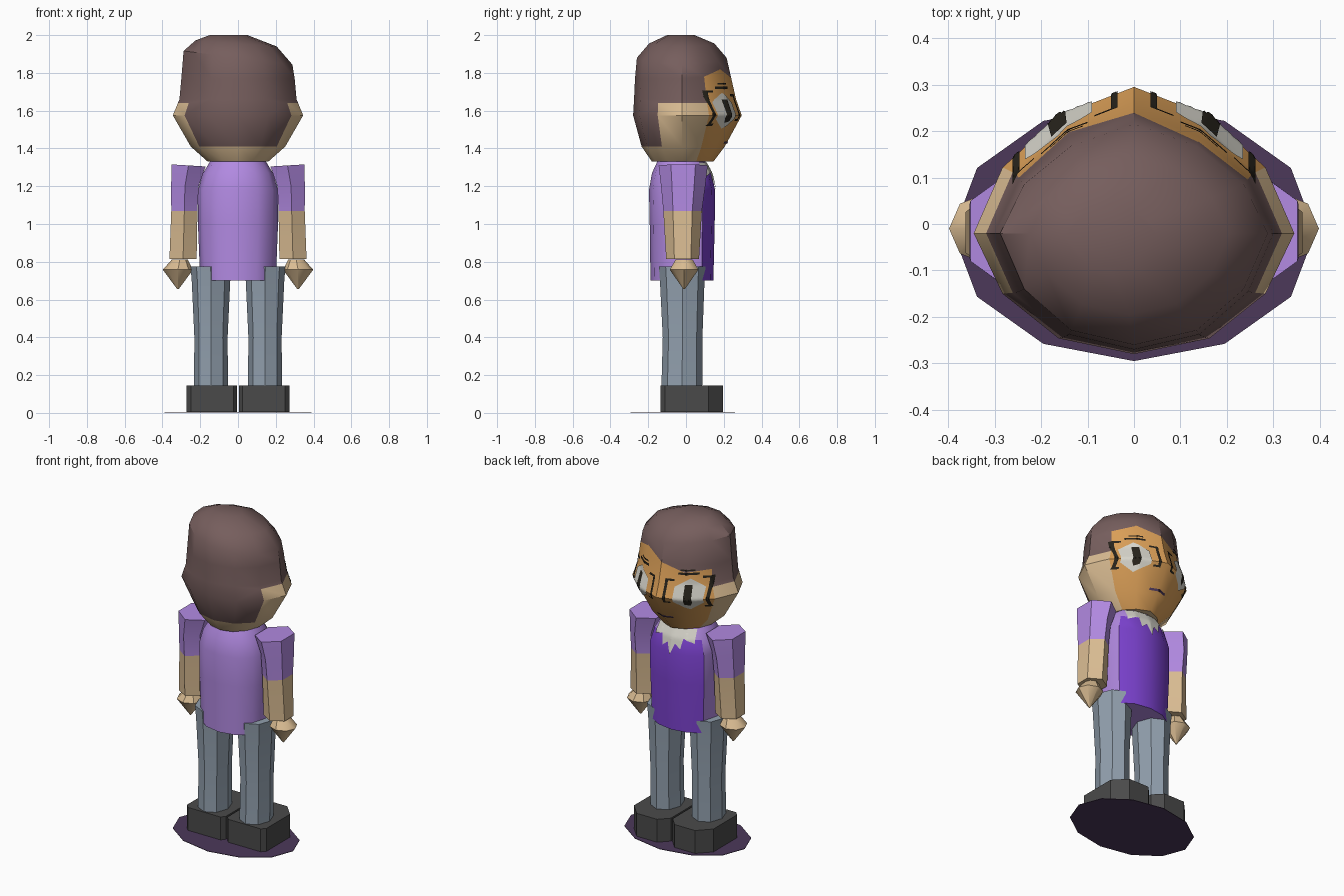
import bpy, bmesh, math
from mathutils import Vector
from mathutils.bvhtree import BVHTree

if "Cube" in bpy.data.objects:
    bpy.data.objects.remove(bpy.data.objects["Cube"])


def srgb(c):
    c /= 255
    return c / 12.92 if c < 0.04045 else ((c + 0.055) / 1.055) ** 2.4


def material(name, r, g, b):
    m = bpy.data.materials.new(name)
    m.diffuse_color = (srgb(r), srgb(g), srgb(b), 1)
    m.use_nodes = True
    m.node_tree.nodes["Principled BSDF"].inputs["Base Color"].default_value = m.diffuse_color
    return m


HAIR = material("brown hair", 118, 94, 93)
SKIN = material("tan skin", 220, 190, 148)
FACE = material("warm face", 220, 160, 88)
LILAC = material("lilac shirt", 178, 138, 226)
PURPLE = material("purple shirt front", 124, 66, 208)
DENIM = material("grey blue denim", 146, 160, 174)
SHOE = material("charcoal shoe", 74, 74, 74)
SHADE = material("dusky purple base", 76, 56, 90)
WHITE = material("off white", 216, 214, 204)
BLACK = material("black line", 40, 36, 28)


def regular(n, turn=0):
    """Unit polygon, starting at +y and turning towards +x."""
    return [(math.sin(2 * math.pi * (i + turn) / n), math.cos(2 * math.pi * (i + turn) / n))
            for i in range(n)]


def mirrored(half):
    return half + [(-x, y) for x, y in half[-2:0:-1]]


def loft(rings, shape):
    """Rings are (cx, cy, z, rx, y radius to +y, y radius to -y). Side faces keep their column as index."""
    bm = bmesh.new()
    n = len(shape)
    rows = [[bm.verts.new((cx + px * rx, cy + py * (yf if py > 0 else yb), z)) for px, py in shape]
            for cx, cy, z, rx, yf, yb in rings]
    for a, b in zip(rows, rows[1:]):
        for i in range(n):
            f = bm.faces.new((a[i], a[(i + 1) % n], b[(i + 1) % n], b[i]))
            f.material_index = i
    for row in (rows[0], rows[-1]):
        bm.faces.new(row).material_index = n
    bmesh.ops.recalc_face_normals(bm, faces=bm.faces[:])
    return bm


def cut(bm, co, no, columns=None):
    faces = [f for f in bm.faces if columns is None or f.material_index in columns]
    geom = set(faces)
    for f in faces:
        geom.update(f.edges, f.verts)
    bmesh.ops.bisect_plane(bm, geom=list(geom), dist=1e-5, plane_co=co, plane_no=no)


def finish(name, bm, mats, rule=None, angle=38):
    indices = [rule(f.material_index, f.calc_center_median()) if rule else 0 for f in bm.faces]
    for f, i in zip(bm.faces, indices):
        f.material_index = i
    me = bpy.data.meshes.new(name)
    bm.to_mesh(me)
    bm.free()
    ob = bpy.data.objects.new(name, me)
    bpy.context.collection.objects.link(ob)
    for m in mats:
        me.materials.append(m)
    if angle:
        bpy.ops.object.select_all(action='DESELECT')
        ob.select_set(True)
        bpy.context.view_layer.objects.active = ob
        bpy.ops.object.shade_smooth_by_angle(angle=math.radians(angle))
    return ob


def decal(name, outlines, tree, mat, cuts=6):
    """Thin painted patches: (x, z) outlines projected on the +y side of a body part."""
    bm = bmesh.new()
    for pts in outlines:
        bm.faces.new([bm.verts.new((x, 1, z)) for x, z in pts])
    bmesh.ops.poke(bm, faces=bm.faces[:])
    bmesh.ops.subdivide_edges(bm, edges=bm.edges[:], cuts=cuts, use_grid_fill=True)
    for v in bm.verts:
        hit = tree.ray_cast(v.co, Vector((0, -1, 0)))[0]
        if hit:
            v.co.y = hit.y + 0.006
    bad = [v for v in bm.verts if v.co.y > 0.9]
    bmesh.ops.delete(bm, geom=bad, context='VERTS')
    bm.normal_update()
    bmesh.ops.reverse_faces(bm, faces=[f for f in bm.faces if f.normal.y < 0])
    finish(name, bm, [mat])


def box(x0, x1, z0, z1):
    return [(x0, z0), (x1, z0), (x1, z1), (x0, z1)]


def both(outlines):
    return outlines + [[(-x, z) for x, z in o] for o in outlines]


# Flat base disc
bm = loft([(0, -0.018, 0, 0.39, 0.277, 0.277), (0, -0.018, 0.003, 0.39, 0.277, 0.277)], regular(12))
finish("base_disc", bm, [SHADE], angle=0)

# Head: hair, sides and face are colour zones cut along planes
head_shape = mirrored([(0, 1), (.47, .8), (.82, .45), (1, 0), (.82, -.5), (.47, -.87), (0, -1)])
bm = loft([(0, -.02, 1.33, .16, .165, .16), (0, -.02, 1.41, .25, .225, .215),
           (0, -.02, 1.575, .345, .315, .26), (0, -.02, 1.66, .31, .285, .255),
           (0, -.02, 1.77, .30, .26, .25), (0, -.02, 1.88, .288, .235, .24),
           (-.01, -.02, 1.955, .215, .17, .175), (-.05, -.025, 2.0, .10, .07, .075)], head_shape)
for v in bm.verts:                       # lopsided crown
    if 1.8 < v.co.z < 1.99:
        v.co.z -= 0.125 * v.co.x * (1 if v.co.z < 1.92 else 0.6)
tree = BVHTree.FromBMesh(bm)
FRINGE = {1: (.13, 1.82, -.35), 0: (.13, 1.82, .36), 11: (.13, 1.82, .36), 10: (-.13, 1.726, -.15)}


def fringe(col, x):
    x0, z0, k = FRINGE[col]
    return z0 + k * (x - x0)


cut(bm, (0, 0, 1.64), (0, 0, 1), (2, 3, 8, 9))
for col, (x0, z0, k) in FRINGE.items():
    cut(bm, (x0, 0, z0), (-k, 0, 1), (col,))


def head_rule(col, c):
    if col == 12:
        return 0 if c.z > 1.8 else 1
    if col in FRINGE:
        return 0 if c.z > fringe(col, c.x) else 2
    return 0 if c.z > (1.41 if col in (4, 5, 6, 7) else 1.64) else 1


finish("head", bm, [HAIR, SKIN, FACE], head_rule)

# Painted face
eye = [(.165, 1.695), (.235, 1.645), (.235, 1.555), (.165, 1.505), (.09, 1.555), (.09, 1.645)]
decal("eyes", both([eye]), tree, WHITE)
bm_tree = tree
pupil = both([[(.145, 1.66), (.178, 1.66), (.188, 1.56), (.175, 1.535), (.15, 1.545)]])
bm = bmesh.new()
for pts in pupil:
    bm.faces.new([bm.verts.new((x, 1, z)) for x, z in pts])
bmesh.ops.poke(bm, faces=bm.faces[:])
bmesh.ops.subdivide_edges(bm, edges=bm.edges[:], cuts=4, use_grid_fill=True)
for v in bm.verts:
    v.co.y = tree.ray_cast(v.co, Vector((0, -1, 0)))[0].y + 0.0095
bm.normal_update()
bmesh.ops.reverse_faces(bm, faces=[f for f in bm.faces if f.normal.y < 0])
finish("pupils", bm, [BLACK])
decal("spectacles_and_brows", both([
    box(.246, .262, 1.53, 1.70), box(.215, .262, 1.695, 1.708), box(.23, .262, 1.52, 1.532),
    box(.035, .05, 1.55, 1.68), box(.035, .085, 1.675, 1.687), box(.035, .075, 1.545, 1.555),
    box(.10, .20, 1.715, 1.728), box(.11, .18, 1.738, 1.746)]), tree, BLACK)
decal("mouth", [box(-.055, .055, 1.425, 1.437)], tree, SHADE)

# Shirt body with a darker front panel
body_shape = mirrored([(0, 1), (.5, .9), (.87, .62), (1, 0), (.87, -.55), (.5, -.88), (0, -1)])
bm = loft([(0, -.02, .70, .20, .165, .168), (0, -.02, 1.0, .212, .172, .172),
           (0, -.02, 1.18, .212, .174, .176), (0, -.02, 1.27, .185, .155, .16),
           (0, -.02, 1.335, .145, .12, .13)], body_shape)
tree = BVHTree.FromBMesh(bm)
finish("shirt", bm, [LILAC, PURPLE], lambda col, c: 1 if col in (0, 1, 10, 11) and c.z < 1.3 else 0)

# Jagged collar under the chin
decal("collar", [[(-.125, 1.325), (-.135, 1.25), (-.07, 1.275), (0, 1.325)],
                 [(-.08, 1.32), (-.06, 1.21), (-.03, 1.25), (0, 1.17), (.03, 1.25), (.06, 1.21), (.08, 1.32)],
                 [(.125, 1.325), (.135, 1.25), (.07, 1.275), (0, 1.325)]], tree, WHITE)

for s, side in ((-1, "left"), (1, "right")):
    # Arm: sleeve above, bare forearm below
    bm = loft([(s * .291, -.018, .815, .083, .087, .087), (s * .284, -.018, 1.07, .080, .102, .102),
               (s * .281, -.016, 1.2, .084, .118, .116), (s * .262, -.015, 1.31, .104, .13, .13)],
              regular(6))
    for v in bm.verts:
        if v.co.z > 1.3:
            v.co.z += 0.06 * (abs(v.co.x) - .262)
    finish(side + "_arm", bm, [LILAC, SKIN], lambda col, c: 0 if c.z > 1.07 else 1, angle=30)

    # Pointed hand
    bm = loft([(s * .318, -.01, .655, .004, .004, .004), (s * .318, -.01, .758, .08, .076, .076),
               (s * .308, -.01, .812, .042, .045, .045)], regular(8))
    finish(side + "_hand", bm, [SKIN])

    # Trouser leg
    bm = loft([(s * .143, -.022, .14, .09, .108, .108), (s * .143, -.018, .4, .088, .105, .105),
               (s * .143, -.02, .7, .102, .118, .118), (s * .145, -.02, .775, .106, .124, .124)],
              regular(8))
    finish(side + "_leg", bm, [DENIM])

    # Block shoe with clipped corners
    sole = [(.025, -.135), (.25, -.135), (.273, -.11), (.273, .12), (.20, .197),
            (.06, .197), (.006, .14), (.006, -.11)]
    bm = bmesh.new()
    f = bm.faces.new([bm.verts.new((s * x, y, -0.0 + .004)) for x, y in sole])
    top = bmesh.ops.extrude_face_region(bm, geom=[f], use_keep_orig=True)["geom"]
    bmesh.ops.translate(bm, vec=(0, 0, .142), verts=[g for g in top if isinstance(g, bmesh.types.BMVert)])
    bmesh.ops.recalc_face_normals(bm, faces=bm.faces[:])
    finish(side + "_shoe", bm, [SHOE], angle=0)
